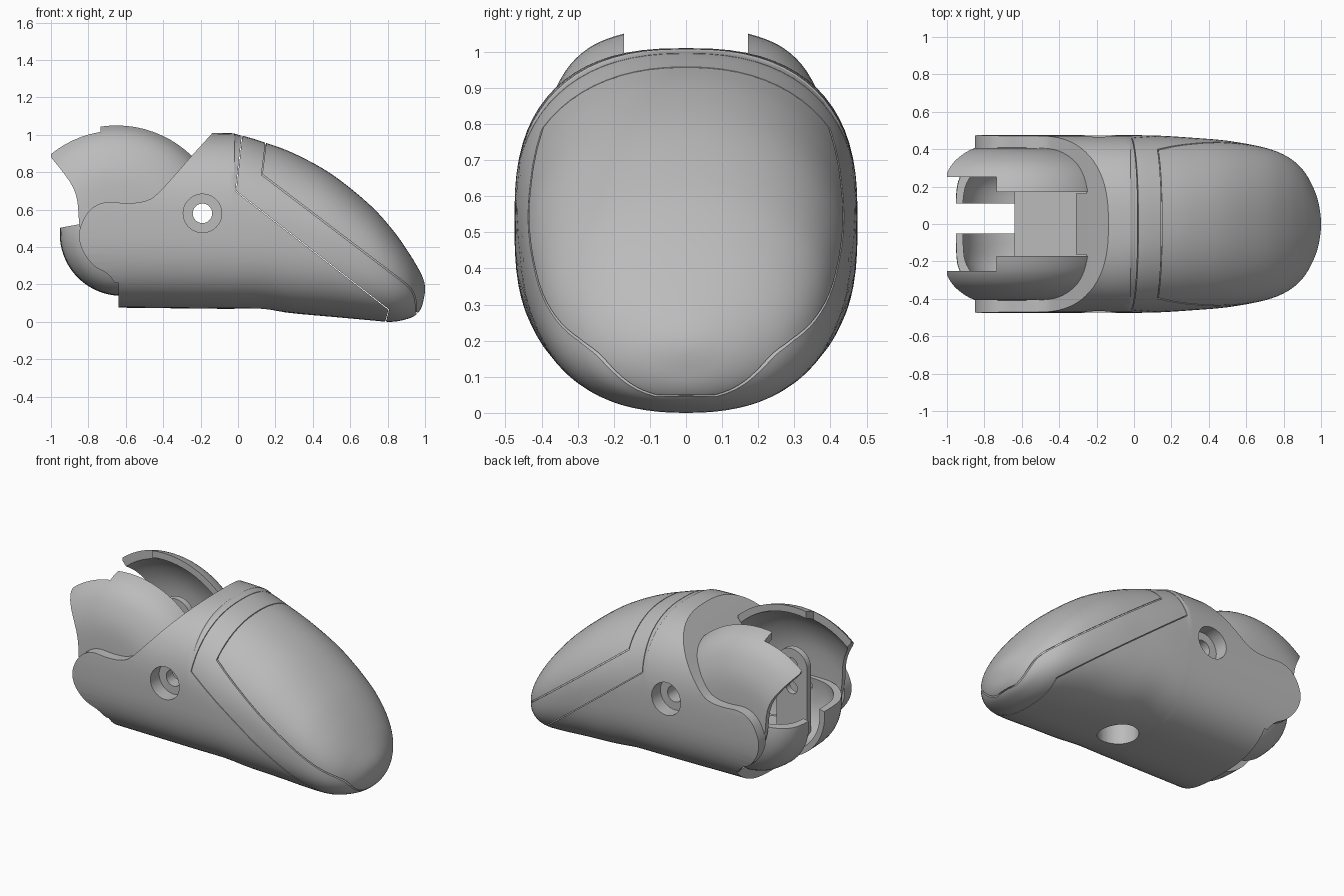
import bpy, bmesh, math

if "Cube" in bpy.data.objects:
    bpy.data.objects.remove(bpy.data.objects["Cube"], do_unlink=True)

grey = bpy.data.materials.new("matte grey")
grey.use_nodes = True
grey.diffuse_color = (0.5, 0.5, 0.5, 1)
grey.node_tree.nodes["Principled BSDF"].inputs["Base Color"].default_value = (0.5, 0.5, 0.5, 1)

AXIS = (-0.65, 0.47)          # pivot of the upper rear covers in x, z
BOWL_AXIS = (-0.622, 0.47)    # pivot of the lower rear bowls
BIG = 1.2


def curve(points, steps=4):
    """Smooth a list of points (any dimension) with a Catmull-Rom spline."""
    out = []
    for i in range(len(points) - 1):
        p = [points[max(0, min(len(points) - 1, i + k))] for k in (-1, 0, 1, 2)]
        for s in range(steps):
            t = s / steps
            out.append(tuple(0.5 * (2 * b + (c - a) * t + (2 * a - 5 * b + 4 * c - d) * t * t
                                    + (3 * b - a - 3 * c + d) * t ** 3) for a, b, c, d in zip(*p)))
    return out + [tuple(points[-1])]


def loft(name, rings, closed=False):
    """Skin a row of rings, capped at both ends or closed into a loop."""
    bm = bmesh.new()
    rows = [[bm.verts.new(v) for v in ring] for ring in rings]
    n = len(rows[0])
    pairs = list(zip(rows, rows[1:])) + ([(rows[-1], rows[0])] if closed else [])
    for a, b in pairs:
        for i in range(n):
            bm.faces.new((a[i], a[(i + 1) % n], b[(i + 1) % n], b[i]))
    if not closed:
        bm.faces.new(rows[0])
        bm.faces.new(rows[-1])
    bmesh.ops.recalc_face_normals(bm, faces=bm.faces)
    mesh = bpy.data.meshes.new(name)
    bm.to_mesh(mesh)
    bm.free()
    mesh.materials.append(grey)
    obj = bpy.data.objects.new(name, mesh)
    bpy.context.collection.objects.link(obj)
    return obj


def prism(outline, y0=-BIG, y1=BIG, name="cutter"):
    """Side outline (x, z) extruded along y."""
    return loft(name, [[(x, y, z) for x, z in outline] for y in (y0, y1)])


def box(x0, x1, y0, y1, z0, z1):
    return prism([(x0, z0), (x1, z0), (x1, z1), (x0, z1)], y0, y1)


def drum(name, profile, side=1, closed=False, centre=AXIS, segments=72):
    """Revolve (y, radius) pairs around an axis along y."""
    angles = [math.tau * i / segments for i in range(segments)]
    return loft(name, [[(centre[0] + r * math.cos(a), side * y, centre[1] + r * math.sin(a))
                        for a in angles] for y, r in profile], closed)


def boolean(obj, cutter, operation="DIFFERENCE"):
    mod = obj.modifiers.new("cut", "BOOLEAN")
    mod.operation, mod.solver, mod.object = operation, "EXACT", cutter
    bpy.ops.object.select_all(action="DESELECT")
    bpy.context.view_layer.objects.active = obj
    obj.select_set(True)
    bpy.ops.object.modifier_apply(modifier=mod.name)
    bpy.data.objects.remove(cutter, do_unlink=True)
    return obj


# Hull sections: x, top, bottom, half width, upper and lower squareness
sections = curve([
    (-1.0, 1.01, 0.08, 0.475, 2.6, 2.9), (-0.13, 1.01, 0.07, 0.475, 2.55, 2.9),
    (0.0, 1.0, 0.07, 0.475, 2.4, 2.9), (0.14, 0.96, 0.065, 0.472, 2.25, 2.8),
    (0.3, 0.9, 0.045, 0.462, 2.2, 2.7), (0.5, 0.79, 0.027, 0.445, 2.2, 2.5),
    (0.7, 0.63, 0.009, 0.408, 2.2, 2.4), (0.82, 0.5, 0.0, 0.36, 2.2, 2.3),
    (0.9, 0.39, 0.014, 0.293, 2.2, 2.2), (0.95, 0.31, 0.036, 0.213, 2.1, 2.1),
    (0.98, 0.255, 0.075, 0.137, 2, 2), (0.995, 0.215, 0.13, 0.066, 2, 2),
    (1.0, 0.185, 0.165, 0.012, 2, 2)])


def hull(name, inset=0.0, segments=72):
    rings = []
    for x, top, bottom, w, upper, lower in sections:
        h = (top - bottom) / 2
        k = max(0.05, 1 - inset / w)
        ring = []
        for i in range(segments):
            a = math.tau * i / segments
            c, s = math.cos(a), math.sin(a)
            n = upper if s > 0 else lower
            ring.append((x - inset, k * w * math.copysign(abs(c) ** (2 / n), c),
                         (top + bottom) / 2 + k * h * math.copysign(abs(s) ** (2 / n), s)))
        rings.append(ring)
    return loft(name, rings)


def shift(points, dx, dz):
    return [(x + dx, z + dz) for x, z in points]


# Seam lines seen from the side
seam = [(0.03, 1.1), (0.024, 1.0), (-0.01, 0.7), (0.808, 0.066), (0.803, 0.045), (0.775, -0.05)]
panel_seam = ([(0.155, 1.1), (0.15, 0.95), (0.13, 0.79)]
              + curve([(0.9, 0.205), (0.935, 0.165), (0.952, 0.11), (0.955, 0.05)]) + [(BIG, 0.05)])
rear = curve([(-0.64, 0.08), (-0.645, 0.17), (-0.69, 0.25), (-0.77, 0.3), (-0.83, 0.38), (-0.85, 0.47),
              (-0.82, 0.56), (-0.77, 0.615), (-0.7, 0.64), (-0.6, 0.635), (-0.5, 0.645),
              (-0.42, 0.695), (-0.25, 0.885)])

# Main body with rear cheeks
body = boolean(hull("body"), prism([(-0.64, -0.1)] + rear + [(-0.14, 1.006), (-0.06, 1.1)]
                                   + shift(seam, -0.004, -0.002)), "INTERSECT")

# Front cover, nose panel and the core under the groove between them
boolean(hull("front_cover"), prism(seam + [(BIG, -0.05), (BIG, 0.045)]
                                   + shift(panel_seam, -0.005, -0.005)[-2::-1]), "INTERSECT")
boolean(hull("nose_panel"), prism(panel_seam + [(BIG, 1.1)]), "INTERSECT")
boolean(hull("cover_core", 0.008), prism([(0.08, 1.1), (0.08, 0.72), (0.86, 0.12), (0.88, 0.02),
                                         (BIG, 0.02), (BIG, 1.1)]), "INTERSECT")

# Rear cavity
shell_outer = curve([(0.172, 0.58), (0.22, 0.565), (0.27, 0.54), (0.32, 0.495), (0.36, 0.43),
                     (0.39, 0.35), (0.405, 0.25), (0.41, 0.06)], 3)
shell_inner = [(max(0.172, y - 0.03), max(0.03, r - 0.035)) for y, r in shell_outer]
for side in (1, -1):
    pocket = drum("cutter", [(y - 0.008, r - 0.008) for y, r in shell_outer], side)
    boolean(pocket, box(-BIG, BIG, -BIG, BIG, 0.2, BIG), "INTERSECT")
    boolean(body, pocket)
boolean(body, box(-BIG, -0.64, -0.402, 0.402, -1, BIG))
boolean(body, box(-0.7, -0.31, -0.18, 0.18, 0.2, BIG))

# Screw holes with counterbores, and the round opening underneath
hole = (-0.19, 0.58)
for side in (1, -1):
    boolean(body, drum("cutter", [(0.385, 0.103), (0.6, 0.103)], side, centre=hole, segments=40))
boolean(body, drum("cutter", [(-0.6, 0.052), (0.6, 0.052)], centre=hole, segments=32))
ring = [(0.12 + 0.12 * math.cos(math.tau * i / 40), 0.12 * math.sin(math.tau * i / 40)) for i in range(40)]
boolean(body, loft("cutter", [[(x, y, z) for x, y in ring] for z in (-0.2, 0.3)]))

# Upper rear covers: rounded shells with a stepped tail
tail = curve([(-0.64, 0.22), (-0.7, 0.29), (-0.8, 0.38), (-0.845, 0.5), (-0.86, 0.65), (-0.9, 0.75), (-1.0, 0.88)])
for side, label in ((1, "back"), (-1, "front")):
    cover = drum(label + "_rear_cover", shell_outer + shell_inner[::-1], side, True)
    boolean(cover, prism(tail + [(-1.0, 1.1), (-0.32, 1.1), (-0.1, 0.8), (-0.1, 0.22)]), "INTERSECT")
    boolean(cover, box(-BIG, -0.735, min(0, side * 0.25), max(0, side * 0.25), 0, BIG))
    boolean(cover, drum("cutter", [(0.1, 0.052), (0.6, 0.052)], side, centre=hole, segments=32))

    # Inner lug with rounded top and two holes
    arc = [(-0.6 + 0.11 * math.cos(math.pi * i / 16), 0.64 + 0.11 * math.sin(math.pi * i / 16)) for i in range(17)]
    lug = prism([(-0.49, 0.18)] + arc + [(-0.71, 0.18)], side * 0.22, side * 0.26, label + "_lug")
    for z in (0.65, 0.5):
        boolean(lug, drum("cutter", [(0.1, 0.04), (0.4, 0.04)], side, centre=(-0.6, z), segments=24))

# Lower rear bowls on either side of the slot
for side, label, start in ((1, "back", 0.11), (-1, "front", 0.05)):
    outer = curve([(start, 0.331), (0.18, 0.327), (0.25, 0.31), (0.32, 0.26), (0.37, 0.17), (0.385, 0.06)], 3)
    inner = [(max(start, y - 0.03), max(0.03, r - 0.035)) for y, r in outer]
    bowl = drum(label + "_lower_bowl", outer + inner[::-1], side, True, BOWL_AXIS)
    boolean(bowl, prism([(-BIG, 0.46), (-0.95, 0.503), (-0.83, 0.525), (-0.63, 0.525),
                         (-0.63, 0), (-BIG, 0)]), "INTERSECT")

# Smooth shading with crisp edges
bpy.ops.object.select_all(action="DESELECT")
for obj in bpy.context.scene.objects:
    if obj.type == "MESH":
        obj.select_set(True)
        bpy.context.view_layer.objects.active = obj
bpy.ops.object.shade_smooth_by_angle(angle=math.radians(28))
